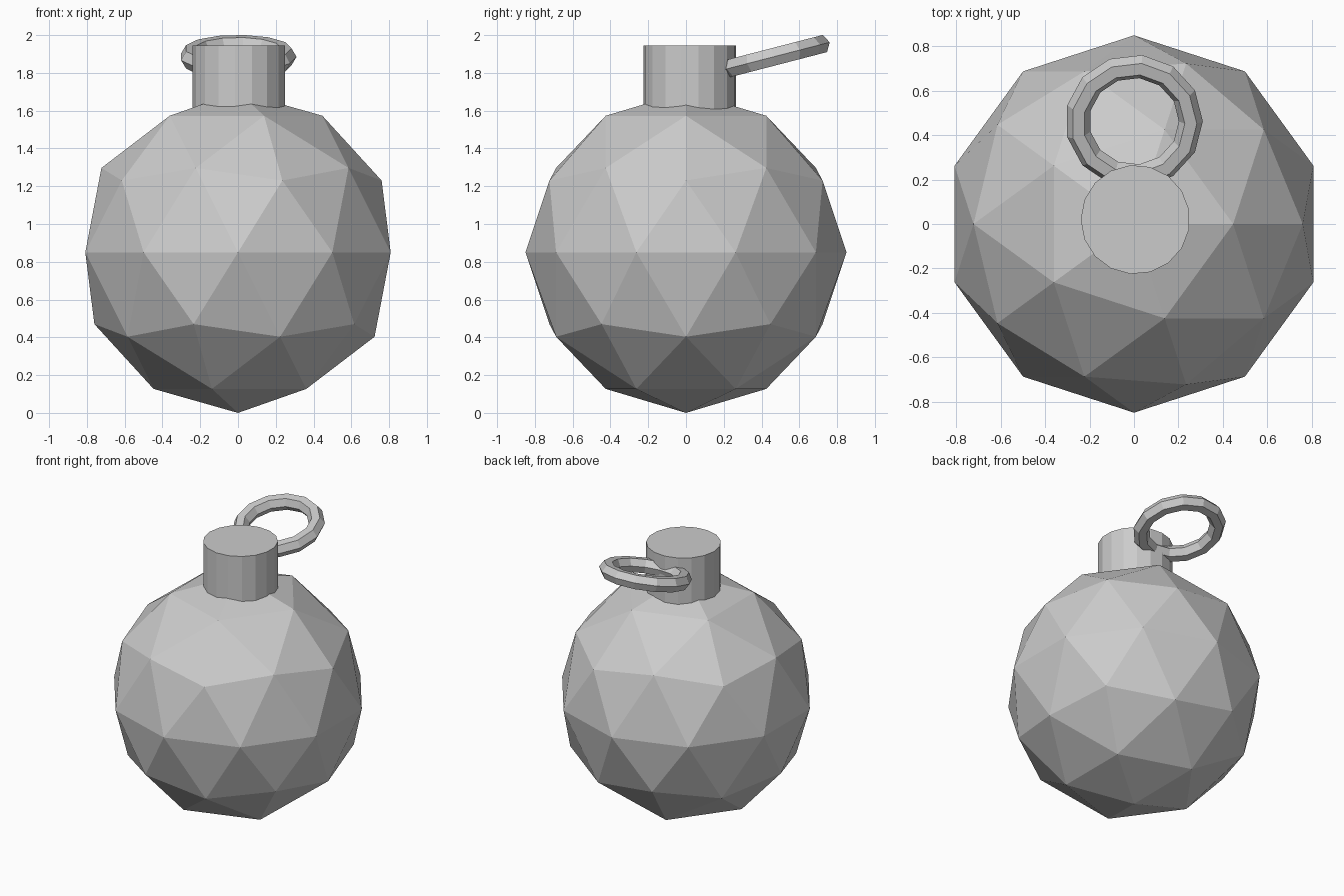
import bpy
from math import radians

if "Cube" in bpy.data.objects:
    bpy.data.objects.remove(bpy.data.objects["Cube"])

# Faceted round body standing on its lower pole
bpy.ops.mesh.primitive_ico_sphere_add(subdivisions=2, radius=0.85, location=(0, 0, 0.85))
bpy.context.object.name = "body"

# Cap, sunk into the top of the body; first side edge faces +x
bpy.ops.mesh.primitive_cylinder_add(vertices=17, radius=0.246, depth=0.44,
                                    location=(0.006, 0.02, 1.725),
                                    rotation=(0, 0, radians(90)))
bpy.context.object.name = "cap"

# Hanging ring, tilted up behind the cap
bpy.ops.mesh.primitive_torus_add(major_segments=13, minor_segments=6,
                                 major_radius=0.256, minor_radius=0.054,
                                 location=(0, 0.463, 1.885),
                                 rotation=(radians(14.5), 0, 0))
bpy.context.object.name = "hanging_ring"

# Flat facets everywhere
for part in bpy.data.objects:
    part.data.shade_flat()
